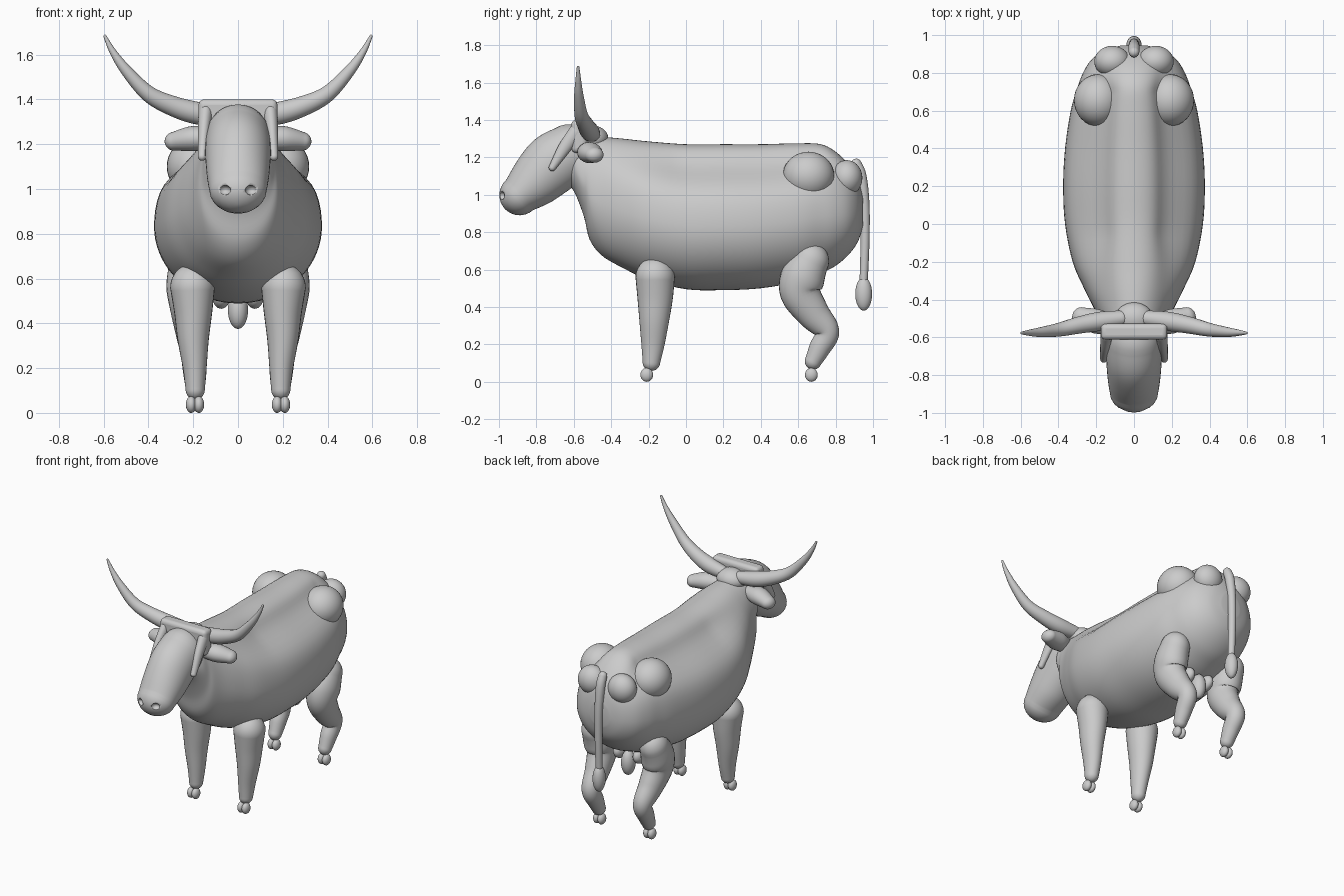
import bpy, bmesh, math
from mathutils import Vector

if "Cube" in bpy.data.objects:
    bpy.data.objects.remove(bpy.data.objects["Cube"])


def spline(pts, steps=6):
    """Catmull-Rom sampling of tuples of any length."""
    out = []
    n = len(pts)
    for i in range(n - 1):
        p0, p1, p2, p3 = pts[max(i - 1, 0)], pts[i], pts[i + 1], pts[min(i + 2, n - 1)]
        for k in range(steps):
            t = k / steps
            out.append([0.5 * (2 * b + (c - a) * t + (2 * a - 5 * b + 4 * c - d) * t * t
                               + (3 * b - a - 3 * c + d) * t ** 3)
                        for a, b, c, d in zip(p0, p1, p2, p3)])
    out.append(list(pts[-1]))
    return out


def skin(name, rings):
    """Join a list of point rings into a closed smooth mesh."""
    bm = bmesh.new()
    vs = [[bm.verts.new(p) for p in r] for r in rings]
    for a, b in zip(vs, vs[1:]):
        for i in range(len(a)):
            j = (i + 1) % len(a)
            bm.faces.new((a[i], a[j], b[j], b[i]))
    bm.faces.new(vs[0])
    bm.faces.new(vs[-1])
    bmesh.ops.recalc_face_normals(bm, faces=bm.faces)
    for f in bm.faces:
        f.smooth = True
    me = bpy.data.meshes.new(name)
    bm.to_mesh(me)
    bm.free()
    ob = bpy.data.objects.new(name, me)
    bpy.context.collection.objects.link(ob)
    return ob


def tube(name, pts, side=(1, 0, 0), seg=28):
    """Round-ended tube through (x, y, z, radius, side radius)."""
    s = spline([p if len(p) == 5 else (*p, p[3]) for p in pts])
    c = [Vector(p[:3]) for p in s]
    tan = [(c[min(i + 1, len(c) - 1)] - c[max(i - 1, 0)]).normalized() for i in range(len(c))]
    sec = [(c[i], tan[i], s[i][3], s[i][4]) for i in range(len(c))]
    angs = [math.radians(a) for a in (85, 70, 55, 40, 25, 12)]

    def cap(e, sign):
        o, t, r, q = e
        return [(o + t * sign * r * math.sin(a), t, r * math.cos(a), q * math.cos(a)) for a in angs]
    sec = cap(sec[0], -1) + sec + cap(sec[-1], 1)[::-1]
    rings = []
    for o, t, r, q in sec:
        u = Vector(side)
        u = (u - t * u.dot(t)).normalized()
        v = t.cross(u)
        rings.append([o + u * q * math.cos(2 * math.pi * k / seg) + v * r * math.sin(2 * math.pi * k / seg)
                      for k in range(seg)])
    return skin(name, rings)


def ball(name, loc, rad, rot=(0, 0, 0)):
    bpy.ops.mesh.primitive_uv_sphere_add(segments=32, ring_count=18, radius=1, location=loc, rotation=rot)
    ob = bpy.context.object
    ob.name = name
    ob.scale = rad
    bpy.ops.object.shade_smooth()
    return ob


# Body and neck: y, top z, bottom z, half width
body = [(-.63, 1.28, 1.06, .10), (-.59, 1.31, 1.00, .14), (-.545, 1.32, .88, .16), (-.515, 1.32, .76, .18),
        (-.45, 1.31, .675, .21), (-.34, 1.30, .61, .265), (-.2, 1.285, .545, .325), (0, 1.27, .495, .365),
        (.2, 1.27, .49, .375), (.4, 1.27, .50, .365), (.6, 1.275, .535, .335), (.72, 1.27, .58, .30),
        (.8, 1.23, .62, .27), (.87, 1.16, .68, .225), (.92, 1.08, .75, .155), (.945, .99, .83, .07)]
rings = []
for y, zt, zb, w in spline(body, 5):
    zm = zb + (zt - zb) * .44
    # hollow flank below the spine ridge, fading out at neck and rump
    hollow = .33 * max(0, min(1, (y + .45) / .4, (.9 - y) / .2))
    ring = []
    for k in range(72):
        a = 2 * math.pi * k / 72
        h = math.cos(a)
        f = 1 - hollow * math.exp(-((h - .8) / .24) ** 2)
        ring.append((w * f * math.sin(a), y, zm + h * (zt - zm if h > 0 else zm - zb)))
    rings.append(ring)
skin("body", rings)

# Head
head = tube("head", [(0, -.89, .998, .108, .128), (0, -.81, 1.07, .142, .14),
                     (0, -.71, 1.165, .163, .147), (0, -.62, 1.225, .153, .145)], seg=48)
for s in (-1, 1):
    cut = ball("nostril_cutter", (s * .06, -.99, .995), (.027, .03, .022))
    cut.hide_render = True
    cut.hide_viewport = True
    m = head.modifiers.new("nostril", 'BOOLEAN')
    m.operation = 'DIFFERENCE'
    m.object = cut

# Poll block, with a strap down each side of the face
bpy.ops.mesh.primitive_cube_add(size=1, location=(0, -.57, 1.312))
poll = bpy.context.object
poll.name = "poll_block"
poll.scale = (.352, .085, .176)
bpy.ops.object.transform_apply(location=False, rotation=False, scale=True)
bev = poll.modifiers.new("round", 'BEVEL')
bev.width = .025
bev.segments = 4
bpy.ops.object.shade_smooth_by_angle()
ball("poll_bump", (0, -.5, 1.3), (.1, .085, .07))

for s in (-1, 1):
    tag = "left" if s > 0 else "right"
    tube("face_strap_" + tag, [(s * .145, -.585, 1.34, .04, .032), (s * .153, -.65, 1.25, .034, .026),
                               (s * .16, -.715, 1.145, .019, .019)])
    # Horns and ears
    tube("horn_" + tag, [(s * .07, -.5, 1.325, .042), (s * .18, -.515, 1.338, .05), (s * .29, -.535, 1.37, .045),
                         (s * .4, -.56, 1.425, .036), (s * .5, -.573, 1.53, .025), (s * .56, -.576, 1.615, .015),
                         (s * .594, -.577, 1.682, .007)], side=(0, 1, 0))
    tube("ear_" + tag, [(s * .12, -.53, 1.225, .045, .05), (s * .2, -.515, 1.225, .056, .065),
                        (s * .285, -.49, 1.213, .042, .05)], side=(0, 1, 0))
    # Hip and rump bumps
    ball("hip_bump_" + tag, (s * .19, .655, 1.1), (.128, .138, .13))
    ball("rump_bump_" + tag, (s * .115, .86, 1.09), (.095, .083, .095))
    # Front legs
    tube("front_leg_" + tag, [(s * .203, -.165, .56, .105, .1), (s * .2, -.165, .45, .095, .085),
                              (s * .2, -.17, .33, .08, .07), (s * .193, -.177, .2, .062, .053),
                              (s * .191, -.185, .105, .047, .043)])
    # Hind legs
    tube("hind_leg_" + tag, [(s * .222, .665, .645, .1, .09), (s * .22, .625, .56, .118, .1),
                             (s * .215, .612, .475, .108, .09), (s * .205, .68, .365, .088, .075),
                             (s * .197, .755, .268, .065, .06), (s * .193, .715, .18, .057, .052),
                             (s * .191, .68, .11, .045, .043)])
    # Cloven hooves
    for leg, y in (("front", -.21), ("hind", .67)):
        for d in (-1, 1):
            ball(f"{leg}_hoof_{tag}", (s * .192 + d * .017, y, .037), (.024, .034, .037))
    ball("udder_side_" + tag, (s * .075, .6, .52), (.04, .07, .055))

# Udder
ball("udder_teat", (0, .63, .46), (.045, .05, .085))

# Tail with tuft
tube("tail", [(0, .91, 1.165, .028), (0, .935, 1.1, .03), (0, .955, .95, .026), (0, .957, .75, .024),
              (0, .95, .54, .022)])
ball("tail_tuft", (0, .95, .47), (.04, .045, .09))
